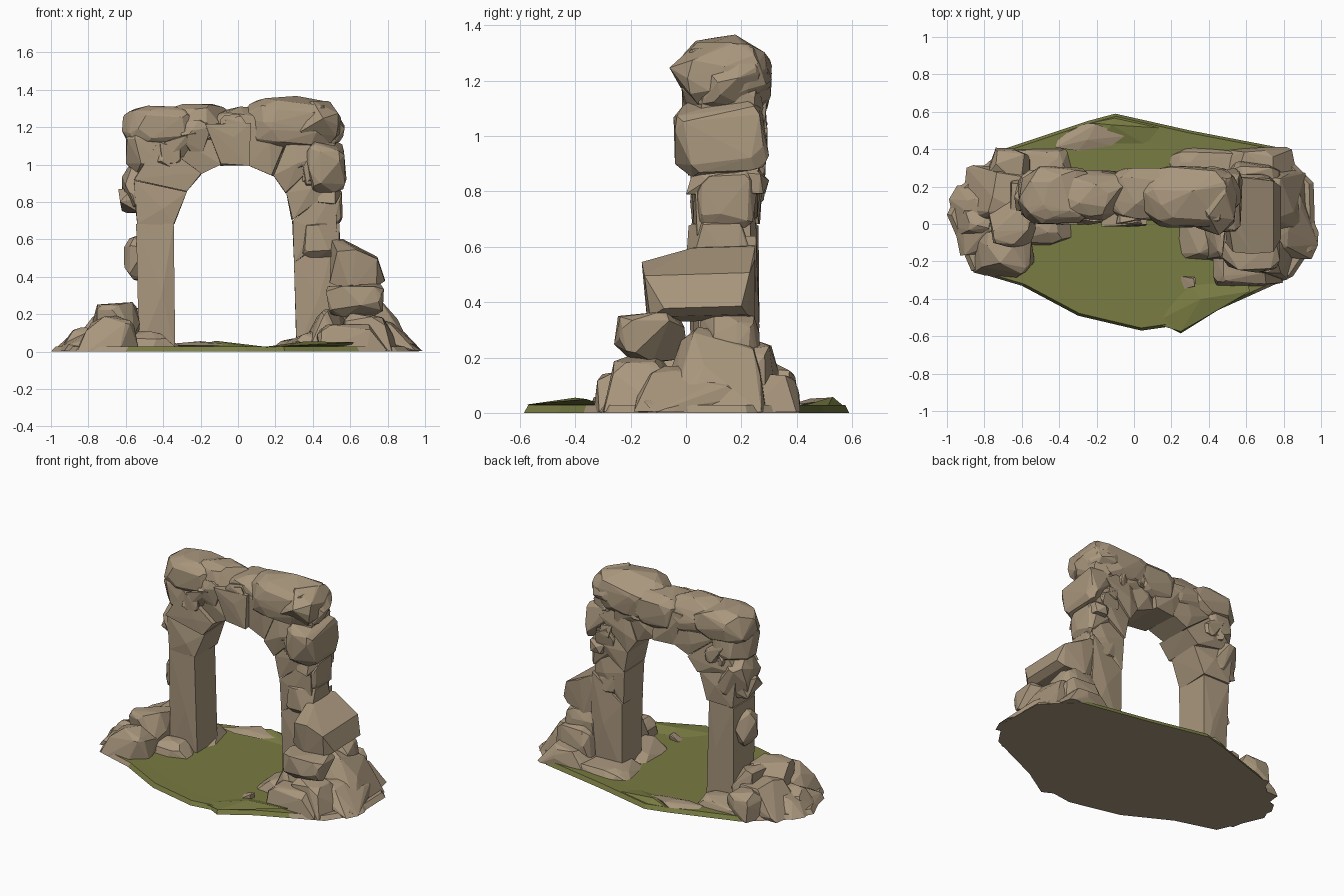
import bpy, bmesh, math, random
from mathutils import Vector

if "Cube" in bpy.data.objects:
    bpy.data.objects.remove(bpy.data.objects["Cube"], do_unlink=True)


def material(name, rgb):
    m = bpy.data.materials.new(name)
    m.use_nodes = True
    m.diffuse_color = (*rgb, 1)
    m.node_tree.nodes["Principled BSDF"].inputs["Base Color"].default_value = (*rgb, 1)
    return m


STONE = material("sandy stone", (0.395, 0.307, 0.205))
GRASS = material("olive grass", (0.19, 0.2, 0.055))


def finish(name, bm, mats):
    bmesh.ops.recalc_face_normals(bm, faces=bm.faces)
    mesh = bpy.data.meshes.new(name)
    bm.to_mesh(mesh)
    bm.free()
    for m in mats:
        mesh.materials.append(m)
    ob = bpy.data.objects.new(name, mesh)
    bpy.context.collection.objects.link(ob)


def hull(name, points, mat=STONE):
    bm = bmesh.new()
    for p in points:
        bm.verts.new(p)
    res = bmesh.ops.convex_hull(bm, input=bm.verts)
    spare = {g for g in res["geom_interior"] + res["geom_unused"] if isinstance(g, bmesh.types.BMVert)}
    bmesh.ops.delete(bm, geom=list(spare), context="VERTS")
    bmesh.ops.dissolve_limit(bm, angle_limit=math.radians(1), verts=bm.verts, edges=bm.edges)
    finish(name, bm, [mat])


def rock(name, x, y, z, seed, n=20, square=0.55, taper=0, peak=0):
    """Faceted boulder filling the box x, y, z, cut flat at the floor; taper draws its top to x = peak."""
    rng = random.Random(seed)
    pts = []
    for _ in range(n):
        d = Vector([rng.gauss(0, 1) for _ in range(3)]).normalized()
        pts.append([math.copysign(abs(c) ** square, c) for c in d])
    for axis, (lo, hi) in enumerate((x, y, z)):
        a, b = min(p[axis] for p in pts), max(p[axis] for p in pts)
        for p in pts:
            p[axis] = lo + (hi - lo) * (p[axis] - a) / (b - a)
    for p in pts:
        p[2] = max(p[2], 0.004)
        k = taper * p[2] / z[1]
        p[0] += (peak - p[0]) * k
        p[1] += (sum(y) / 2 - p[1]) * k * .6
    hull(name, pts)


def block(name, a, b, y, seed, jitter=0.013):
    """Cut stone between two (inner x, inner z, outer x, outer z) joints."""
    rng = random.Random(seed)
    j = lambda s=1: rng.uniform(-jitter, jitter) * s
    corners = [a[:2], a[2:], b[2:], b[:2]]
    pts = [(px + j(.5), yy + j(), max(pz + j(.5), 0.004)) for px, pz in corners for yy in y]
    cx = sum(c[0] for c in corners) / 4
    cz = sum(c[1] for c in corners) / 4
    for yy, s in zip(y, (-1, 1)):
        pts.append((cx + j(3), yy + s * 0.015, cz + j(3)))
    hull(name, pts)


# Ground slab: stone underside and ends, grass in the middle
outline = [(-1, .05), (-.87, -.25), (-.6, -.33), (-.3, -.49), (.04, -.57), (.18, -.55), (.25, -.585),
           (.45, -.46), (.65, -.37), (.85, -.28), (.97, -.1), (.96, .22), (.77, .41), (.3, .5),
           (-.1, .59), (-.25, .55), (-.7, .4), (-.93, .2)]
bm = bmesh.new()
rings = []
for scale, height in ((1, 0), (.975, .028), (.8, .026)):
    rings.append([bm.verts.new((px * scale, py * scale, height)) for px, py in outline])
bm.faces.new(rings[0])
bm.faces.new(rings[2])
for lower, upper in zip(rings, rings[1:]):
    for i in range(len(outline)):
        k = (i + 1) % len(outline)
        bm.faces.new((lower[i], lower[k], upper[k], upper[i]))
for f in bm.faces:
    under = all(v.co.z == 0 for v in f.verts)
    f.material_index = 0 if under or abs(f.calc_center_median().x) > .68 else 1
finish("ground", bm, [STONE, GRASS])

# Grassy swells at the front and back edges, and a bare stone patch
hull("front_grass_ridge", [(.1, -.53, .02), (.25, -.575, .03), (.48, -.43, .045), (.62, -.36, .05),
                           (.6, -.3, .03), (.36, -.4, .055), (.3, -.33, .03)], GRASS)
hull("back_grass_ridge", [(-.22, .54, .03), (-.1, .575, .02), (-.12, .53, .058), (.2, .51, .02),
                          (.05, .43, .028), (-.2, .43, .028)], GRASS)
hull("bare_patch", [(-.42, .41, .036), (-.4, .475, .02), (-.25, .54, .03), (-.2, .535, .056), (-.05, .47, .04),
                    (-.12, .42, .032), (-.3, .39, .034), (-.25, .45, .052)])

# Arch stones, from the right foot over the crown to the left foot
joints = [(-.335, 0, -.525, 0), (-.345, .68, -.54, .68), (-.275, .86, -.56, .92), (-.2, .95, -.42, 1.12),
          (-.09, 1.0, -.17, 1.22), (.06, 1.0, .07, 1.22), (.185, .94, .28, 1.17), (.26, .85, .46, 1.05),
          (.292, .7, .52, .87), (.305, .48, .53, .64), (.315, 0, .55, 0)]
depths = [(.03, .25), (.03, .26), (.02, .27), (.04, .26), (0, .27), (.03, .26), (.01, .27),
          (.03, .26), (.04, .24), (.04, .25)]
for i, y in enumerate(depths):
    block(f"arch_stone_{i + 1}", joints[i], joints[i + 1], y, 40 + i)

# Cap boulders along the top
rock("cap_left", (-.62, -.2), (.0, .31), (1.09, 1.315), 3, 60, .72)
rock("cap_left_inner", (-.42, -.03), (.02, .29), (1.06, 1.325), 5, 50, .65)
rock("cap_middle", (-.12, .25), (.02, .3), (1.06, 1.31), 7, 45, .6)
rock("cap_right", (.02, .57), (-.02, .31), (1.06, 1.367), 9, 60, .75)
rock("cap_right_end", (.3, .55), (-.06, .31), (1.1, 1.34), 12, 40, .75)

# Shoulder boulders on the outside of the arch
rock("left_shoulder", (-.6, -.36), (.01, .29), (.95, 1.22), 14, 32, .5)
rock("left_knob", (-.62, -.4), (.03, .29), (.74, 1.0), 15, 28)
rock("left_ledge", (-.64, -.48), (.06, .25), (.74, .88), 16, 16, .7)
rock("left_pillar_knob", (-.61, -.45), (.04, .24), (.38, .62), 17, 18, .85)
rock("right_shoulder", (.35, .58), (-.045, .3), (.85, 1.14), 18, 36, .6)
rock("right_upper_neck", (.38, .53), (.02, .28), (1.03, 1.22), 19, 24)
rock("right_lower_neck", (.32, .56), (.03, .26), (.67, .89), 20, 28, .45)
rock("right_knob", (.42, .55), (.0, .3), (.78, .89), 21, 18)
rock("right_waist", (.33, .55), (.0, .26), (.48, .71), 22, 28, .55)

# Broken chips on the front and back faces
rng = random.Random(8)
for i in range(22):
    t = math.radians(rng.uniform(8, 172))
    cx, cz = -.02 + .45 * math.cos(t), .86 + .33 * math.sin(t)
    cy = rng.choice((.04, .25))
    s = rng.uniform(.05, .085)
    rock(f"chip_{i + 1}", (cx - s, cx + s), (cy - .045, cy + .045), (cz - s, cz + s), 100 + i, 14)

# Large leaning boulder beside the left foot
hull("left_great_boulder", [(px, py, pz + .03 * py) for px, pz, ys in
                            ((.49, .37, (-.1, .22)), (.5, .6, (.04, .24)), (.56, .595, (.02, .25)),
                             (.53, .54, (-.15, .25)), (.63, .55, (-.16, .25)), (.745, .5, (-.15, .23)),
                             (.785, .38, (-.08, .2)), (.74, .35, (-.13, .22)), (.6, .33, (-.14, .25)))
                            for py in ys])

# Rubble pile under it: x, y, z, points, squareness, taper
pile = [((.47, .8), (.02, .28), (0, .38), 30, .5, .25),
        ((.47, .78), (-.26, -.0), (.18, .365), 30, .65, 0),
        ((.33, .58), (-.22, .06), (-.05, .23), 24, .55, .4),
        ((.55, .88), (-.3, -.02), (-.08, .21), 30, .55, .35),
        ((.64, .96), (-.08, .3), (-.1, .31), 34, .55, .5),
        ((.66, .99), (-.2, .24), (-.1, .17), 34, .55, .4),
        ((.78, .99), (-.16, .04), (-.06, .1), 16, .55, .2),
        ((.5, .82), (.16, .34), (-.05, .26), 24, .55, .2),
        ((.46, .88), (.18, .42), (-.08, .14), 28, .5, .3),
        ((.16, .62), (.1, .42), (-.07, .075), 28, .5, .2),
        ((.21, .5), (-.2, .12), (-.07, .11), 24, .5, .3),
        ((.38, .8), (-.34, -.1), (-.08, .15), 28, .5, .35),
        ((.25, .33), (-.35, -.28), (.01, .06), 12, .5, 0)]
for i, (x, y, z, n, sq, tp) in enumerate(pile):
    rock(f"left_rubble_{i + 1}", x, y, z, 200 + i, n, sq, tp, .58)

# Low rubble pile beside the right foot
pile = [((-.79, -.52), (-.13, .14), (-.02, .265), 28, .5, .1),
        ((-.87, -.53), (-.29, -.01), (-.08, .19), 30, .5, .35),
        ((-.72, -.31), (-.12, .12), (-.08, .11), 26, .5, .3),
        ((-.92, -.56), (.0, .32), (-.08, .2), 30, .5, .35),
        ((-.82, -.55), (.18, .41), (-.08, .18), 26, .5, .25),
        ((-1.0, -.66), (-.18, .22), (-.08, .12), 30, .5, .35),
        ((-.96, -.78), (-.07, .1), (-.04, .13), 18, .55, .2),
        ((-.7, -.28), (.1, .41), (-.08, .085), 30, .5, .2),
        ((-.68, -.5), (.03, .26), (-.05, .255), 22, .5, .1)]
for i, (x, y, z, n, sq, tp) in enumerate(pile):
    rock(f"right_rubble_{i + 1}", x, y, z, 300 + i, n, sq, tp, -.6)
